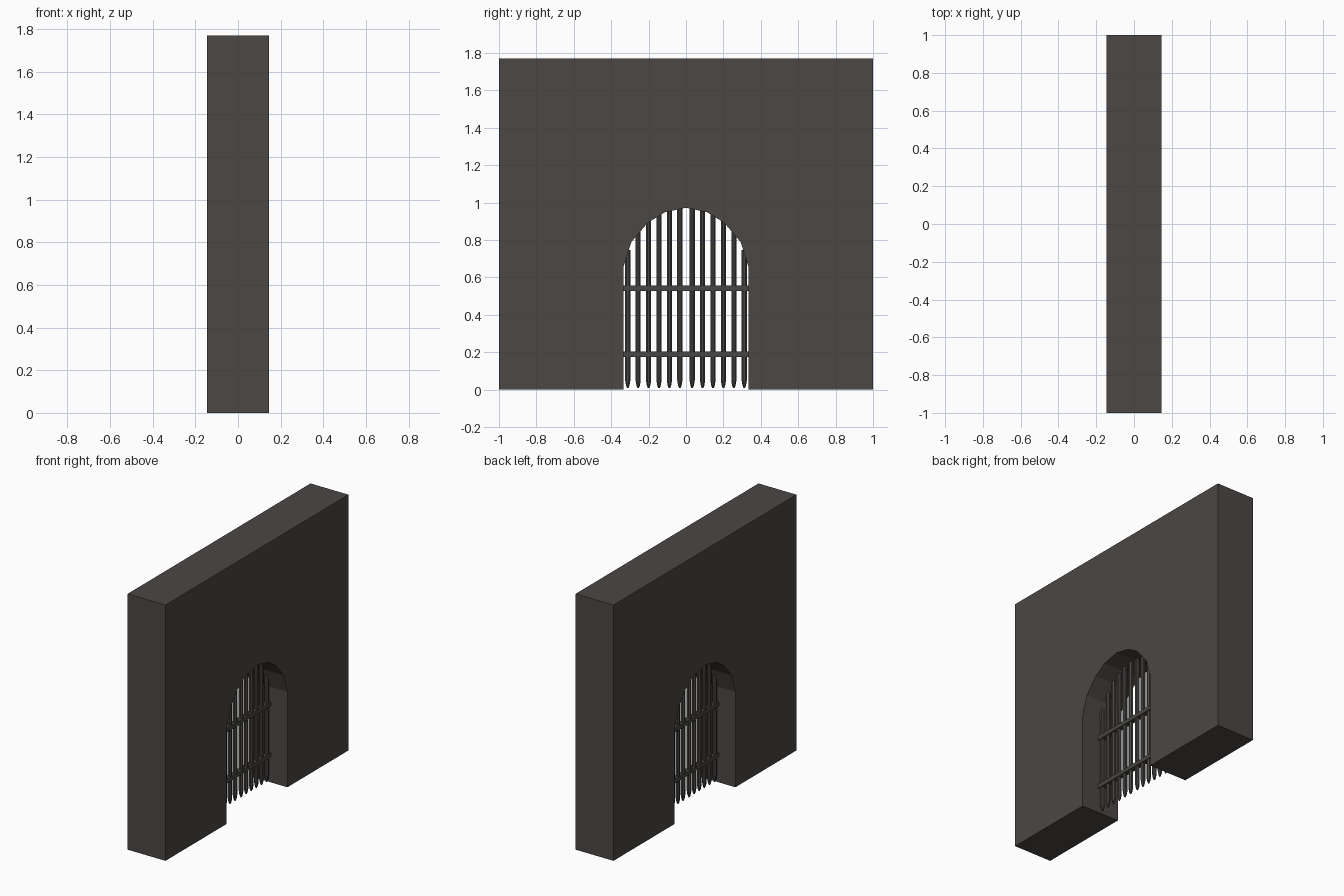
import bpy, bmesh, math
from mathutils import Matrix

if "Cube" in bpy.data.objects:
    bpy.data.objects.remove(bpy.data.objects["Cube"])

def material(name, rgb):
    m = bpy.data.materials.new(name)
    m.diffuse_color = (*rgb, 1)
    m.use_nodes = True
    m.node_tree.nodes["Principled BSDF"].inputs["Base Color"].default_value = m.diffuse_color
    return m

stone = material("dark stone", (0.072, 0.063, 0.059))
iron = material("dark iron", (0.066, 0.062, 0.057))

def finish(name, bm, mat):
    bmesh.ops.recalc_face_normals(bm, faces=bm.faces)
    me = bpy.data.meshes.new(name)
    bm.to_mesh(me)
    bm.free()
    me.materials.append(mat)
    ob = bpy.data.objects.new(name, me)
    bpy.context.collection.objects.link(ob)
    return ob

HALF = 0.145
# half of the arch, from springing to crown
ARCH = [(0.333, 0.66), (0.292, 0.79), (0.205, 0.892), (0.115, 0.948), (0, 0.973)]

# wall with arched opening: mirrored half profiles, extruded through thickness
right = [(0, 1.77), (1, 1.77), (1, 0), (0.333, 0)] + ARCH
outline = right[1:] + [(-y, z) for y, z in reversed(right[1:-1])]
bm = bmesh.new()
face = bm.faces.new([bm.verts.new((-HALF, y, z)) for y, z in outline])
ext = bmesh.ops.extrude_face_region(bm, geom=[face], use_keep_orig=True)
bmesh.ops.translate(bm, vec=(2 * HALF, 0, 0),
                    verts=[v for v in ext["geom"] if isinstance(v, bmesh.types.BMVert)])
bmesh.ops.triangulate(bm, faces=[f for f in bm.faces if len(f.verts) > 4])
finish("gate_wall", bm, stone)

def arch_height(y):
    y = abs(y)
    for (y1, z1), (y0, z0) in zip(ARCH, ARCH[1:]):
        if y0 <= y <= y1:
            return z0 + (z1 - z0) * (y - y0) / (y1 - y0)

# upright bars with pointed lower ends, let into the arch
SIDES = 8
for side in (-1, 1):
    for i in range(6):
        y = side * (0.033 + 0.0557 * i)
        bm = bmesh.new()
        rings = []
        for z, r in ((0.008, 0.004), (0.022, 0.010), (0.05, 0.015), (arch_height(y) + 0.02, 0.015)):
            rings.append([bm.verts.new((r * math.cos(a), y + r * math.sin(a), z))
                          for a in (2 * math.pi * (k + 0.5) / SIDES for k in range(SIDES))])
        for lo, hi in zip(rings, rings[1:]):
            for k in range(SIDES):
                n = (k + 1) % SIDES
                bm.faces.new((lo[k], lo[n], hi[n], hi[k]))
        bm.faces.new(rings[0][::-1])
        bm.faces.new(rings[-1])
        finish("portcullis_bar", bm, iron)

# horizontal rails across the opening
for z in (0.19, 0.543):
    bm = bmesh.new()
    bmesh.ops.create_cube(bm, size=1, matrix=Matrix.Translation((0, 0, z)) @ Matrix.Diagonal((0.036, 0.67, 0.028, 1)))
    finish("portcullis_rail", bm, iron)
